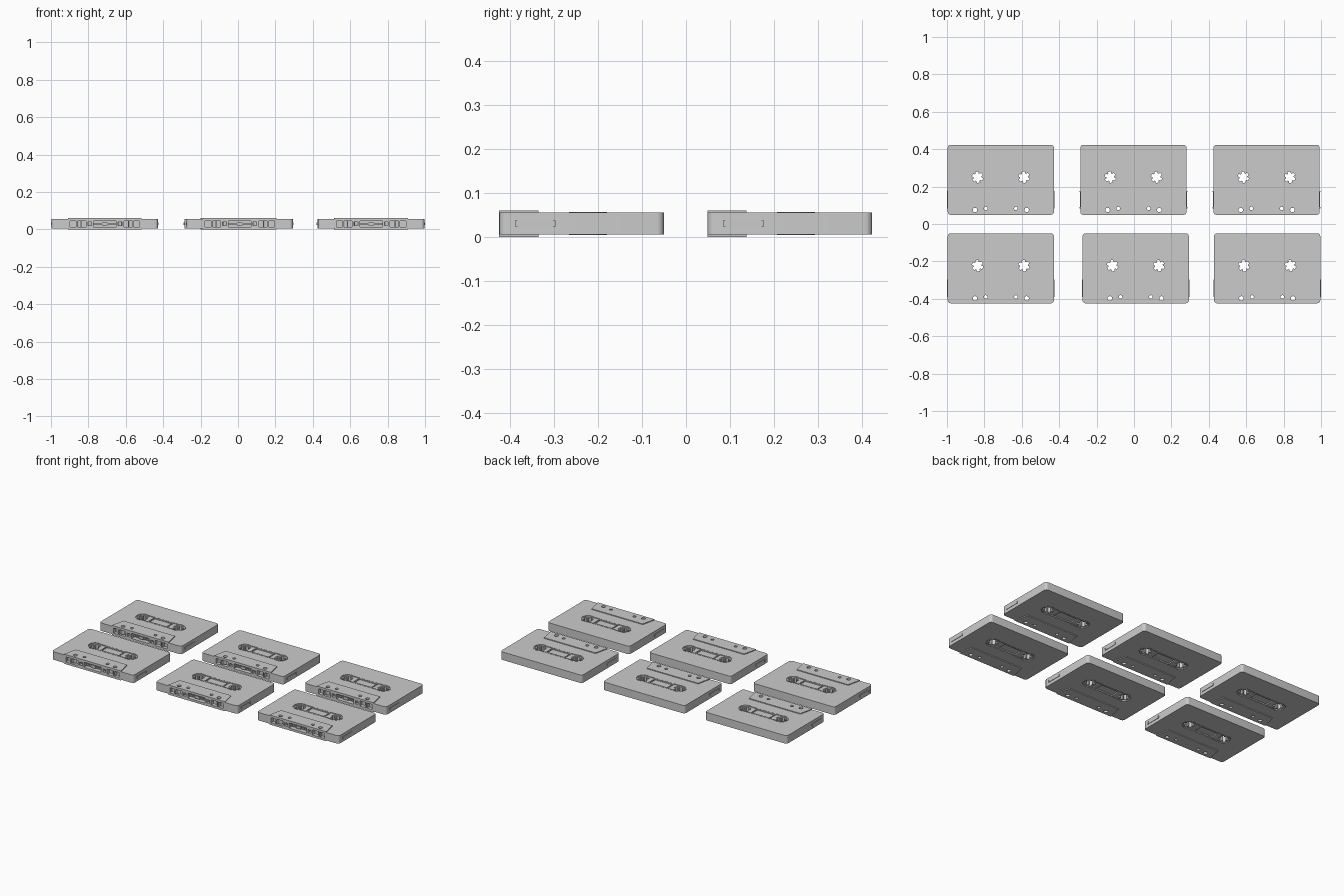
import bpy, bmesh, math

if "Cube" in bpy.data.objects:
    bpy.data.objects.remove(bpy.data.objects["Cube"])

ZC = 0.03      # mid-height of a cassette
HY = 0.014     # local y of the hub line
HX = 0.124     # local x of each hub


def rings_mesh(bm, loops, z0, z1):
    """Extrude an outline, or an outer/inner pair of equal length, between two heights."""
    lo = [[bm.verts.new((x, y, z0)) for x, y in l] for l in loops]
    hi = [[bm.verts.new((x, y, z1)) for x, y in l] for l in loops]
    n = len(loops[0])
    for r in range(len(loops)):
        for i in range(n):
            j = (i + 1) % n
            q = (lo[r][i], lo[r][j], hi[r][j], hi[r][i])
            bm.faces.new(q if r == 0 else q[::-1])
    if len(loops) == 1:
        bm.faces.new(lo[0][::-1])
        bm.faces.new(hi[0])
    else:
        for i in range(n):
            j = (i + 1) % n
            bm.faces.new((hi[0][i], hi[0][j], hi[1][j], hi[1][i]))
            bm.faces.new((lo[0][j], lo[0][i], lo[1][i], lo[1][j]))


def part(name, solids):
    """One object from a list of (loops, z0, z1) solids."""
    bm = bmesh.new()
    for loops, z0, z1 in solids:
        rings_mesh(bm, loops, z0, z1)
    bmesh.ops.recalc_face_normals(bm, faces=bm.faces)
    me = bpy.data.meshes.new(name)
    bm.to_mesh(me)
    bm.free()
    ob = bpy.data.objects.new(name, me)
    bpy.context.collection.objects.link(ob)
    return ob


def rect(x0, x1, y0, y1):
    return [(x0, y0), (x1, y0), (x1, y1), (x0, y1)]


def circle(cx, cy, r, n=32):
    return [(cx + r * math.cos(2 * math.pi * k / n), cy + r * math.sin(2 * math.pi * k / n)) for k in range(n)]


def rounded(hx, hy, r, n=6):
    pts = []
    for q, (sx, sy) in enumerate([(1, 1), (-1, 1), (-1, -1), (1, -1)]):
        for k in range(n + 1):
            a = math.pi / 2 * (q + k / n)
            pts.append((sx * (hx - r) + r * math.cos(a), sy * (hy - r) + r * math.sin(a)))
    return pts


def dogbone(r, h, n=24):
    """Two hub circles joined by a slightly narrower bar."""
    lim = math.pi - math.asin(h / r)
    arc = [-lim + 2 * lim * k / n for k in range(n + 1)]
    right = [(HX + r * math.cos(a), r * math.sin(a)) for a in arc]
    pts = right + [(-x, -y) for x, y in right]
    return [(x, y + HY) for x, y in pts]


def boolean(target, other, op):
    m = target.modifiers.new(op, 'BOOLEAN')
    m.operation, m.object, m.solver = op, other, 'EXACT'
    other.hide_render = True
    bpy.context.view_layer.objects.active = target
    bpy.ops.object.modifier_apply(modifier=m.name)
    bpy.data.objects.remove(other)


def smooth(ob):
    bpy.ops.object.select_all(action='DESELECT')
    ob.select_set(True)
    bpy.context.view_layer.objects.active = ob
    bpy.ops.object.shade_smooth_by_angle(angle=math.radians(30))


# Shell: rounded slab, thicker trapezoid at the front, raised hub surround
shell = part("cassette_shell", [([rounded(0.284, 0.187, 0.016)], 0.005, 0.055)])
trapezoid = [(-0.197, -0.1875), (0.197, -0.1875), (0.193, -0.165), (0.178, -0.098), (-0.178, -0.098), (-0.193, -0.165)]
boolean(shell, part("thick_front", [([trapezoid], 0.0, 0.06)]), 'UNION')
boolean(shell, part("hub_surround", [([dogbone(0.043, 0.038)], 0.0035, 0.0565)]), 'UNION')

# Sunken area around hubs, then the window pocket, on both faces
boolean(shell, part("recess_cutter", [([dogbone(0.038, 0.034)], -0.02, 0.008),
                                      ([dogbone(0.038, 0.034)], 0.052, 0.08)]), 'DIFFERENCE')
win = rect(-0.060, 0.060, HY - 0.028, HY + 0.028)
boolean(shell, part("window_cutter", [([win], -0.02, 0.011), ([win], 0.049, 0.08)]), 'DIFFERENCE')

# Through holes: hubs and guide pins
holes = []
for s in (-1, 1):
    holes += [([circle(s * HX, HY, 0.034, 48)], -0.05, 0.1),
              ([circle(s * 0.138, -0.161, 0.012, 24)], -0.05, 0.1),
              ([circle(s * 0.081, -0.153, 0.0095, 24)], -0.05, 0.1)]
boolean(shell, part("hole_cutter", holes), 'DIFFERENCE')

# Openings along the front edge
slots = [([rect(-0.06, 0.06, -0.22, -0.160)], 0.014, 0.046)]
for s in (-1, 1):
    for a, b, z0, z1, d in [(0.071, 0.091, 0.02, 0.04, -0.153), (0.102, 0.146, 0.014, 0.046, -0.165),
                            (0.153, 0.185, 0.014, 0.046, -0.165)]:
        x0, x1 = sorted((s * a, s * b))
        slots.append(([rect(x0, x1, -0.22, d)], z0, z1))
boolean(shell, part("slot_cutter", slots), 'DIFFERENCE')

# Pressure pad bar inside the middle opening
pad = part("pressure_pad", [([rect(-0.061, 0.061, -0.176, -0.172)], 0.026, 0.034),
                            ([rect(-0.015, 0.015, -0.180, -0.174)], 0.022, 0.038)])

# Toothed drive hubs
hubs = []
for s in (-1, 1):
    inner = []
    for k in range(48):
        r = 0.021 if k % 8 < 3 else 0.030
        a = 2 * math.pi * k / 48
        inner.append((s * HX + r * math.cos(a), HY + r * math.sin(a)))
    hubs.append(([circle(s * HX, HY, 0.0345, 48), inner], 0.010, 0.050))
hub = part("drive_hubs", hubs)

# Raised window frames on both faces
frame_loops = [rect(-0.066, 0.066, HY - 0.0345, HY + 0.0345), win]
frame = part("window_frames", [(frame_loops, 0.0040, 0.0085), (frame_loops, 0.0515, 0.0560)])

# Grip rails on the two short sides
rails = []
for s in (-1, 1):
    def side(out, y0, y1):
        x0, x1 = sorted((s * 0.280, s * out))
        return [rect(x0, x1, y0, y1)]
    rails += [(side(0.2865, -0.147, -0.064), 0.0245, 0.0365),
              (side(0.288, -0.152, -0.146), 0.0235, 0.0375),
              (side(0.288, -0.065, -0.059), 0.0235, 0.0375)]
rail = part("side_rails", rails)

parts = [shell, pad, hub, frame, rail]
for p in parts:
    smooth(p)

# Lay out six cassettes, two rows of three
spots = [(-0.712, -0.237), (0.009, -0.237), (0.712, -0.237),
         (-0.712, 0.236), (-0.003, 0.236), (0.709, 0.236)]
for i, (x, y) in enumerate(spots):
    for p in parts:
        ob = p
        if i:
            ob = p.copy()
            ob.name = f"{p.name}_{i + 1}"
            bpy.context.collection.objects.link(ob)
        ob.location = (x, y, 0)
